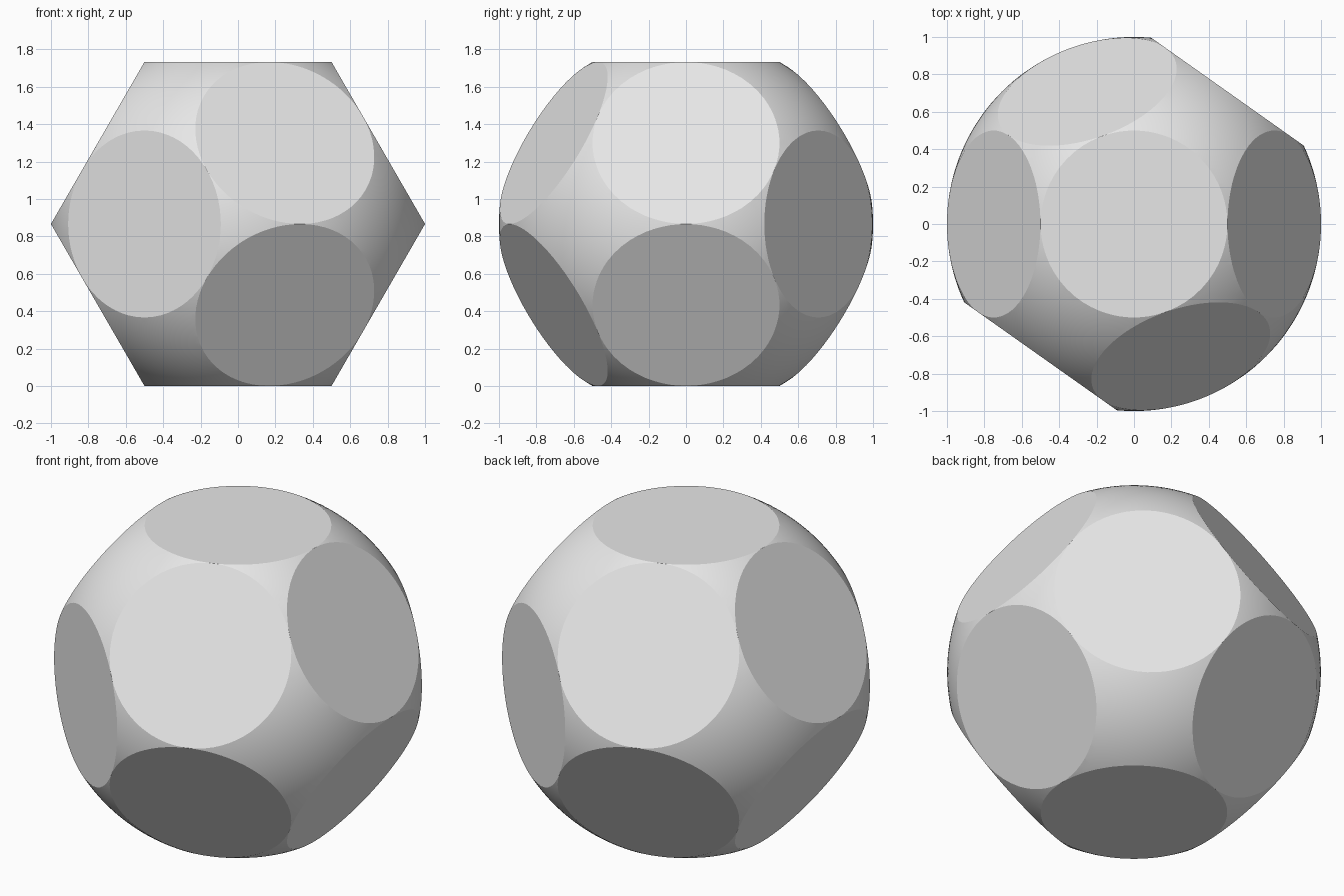
import bpy
import bmesh
from math import sin, cos, pi, sqrt
from mathutils import Vector, Matrix

cube = bpy.data.objects.get("Cube")
if cube:
    bpy.data.objects.remove(cube, do_unlink=True)

RADIUS = 1.0
CUT = 0.8661  # distance of each flat from the centre; neighbouring discs just touch

# Plain grey material
grey = bpy.data.materials.new("light grey")
grey.use_nodes = True
colour = (0.8, 0.8, 0.8, 1)
grey.diffuse_color = colour
grey.node_tree.nodes["Principled BSDF"].inputs["Base Color"].default_value = colour


def ring(count, start, y):
    """Unit directions spaced around the y axis at height y."""
    r = sqrt(1 - y * y)
    angles = [start + 2 * pi * i / count for i in range(count)]
    return [Vector((r * cos(a), y, r * sin(a))) for a in angles]


# Twelve flats: six around the middle, three in front, three behind
tilt = sqrt(2 / 3)
directions = ring(6, pi / 6, 0) + ring(3, pi, -tilt) + ring(3, 0, tilt)

# Ball with its poles on the y axis
bm = bmesh.new()
bmesh.ops.create_uvsphere(bm, u_segments=144, v_segments=72, radius=RADIUS,
                          matrix=Matrix.Rotation(pi / 2, 4, 'X'))
for face in bm.faces:
    face.smooth = True

# Slice off each cap and close it with a flat disc
for n in directions:
    bmesh.ops.bisect_plane(bm, geom=bm.verts[:] + bm.edges[:] + bm.faces[:],
                           dist=1e-4, plane_co=n * CUT, plane_no=n,
                           clear_outer=True)
    rim = [e for e in bm.edges if e.is_boundary]
    discs = bmesh.ops.holes_fill(bm, edges=rim, sides=0)["faces"]
    for face in discs:
        face.smooth = False
    for edge in rim:
        edge.smooth = False

bmesh.ops.recalc_face_normals(bm, faces=bm.faces[:])
bmesh.ops.translate(bm, verts=bm.verts[:], vec=(0, 0, CUT))

mesh = bpy.data.meshes.new("faceted_ball")
bm.to_mesh(mesh)
bm.free()
mesh.materials.append(grey)
ball = bpy.data.objects.new("faceted_ball", mesh)
bpy.context.scene.collection.objects.link(ball)
